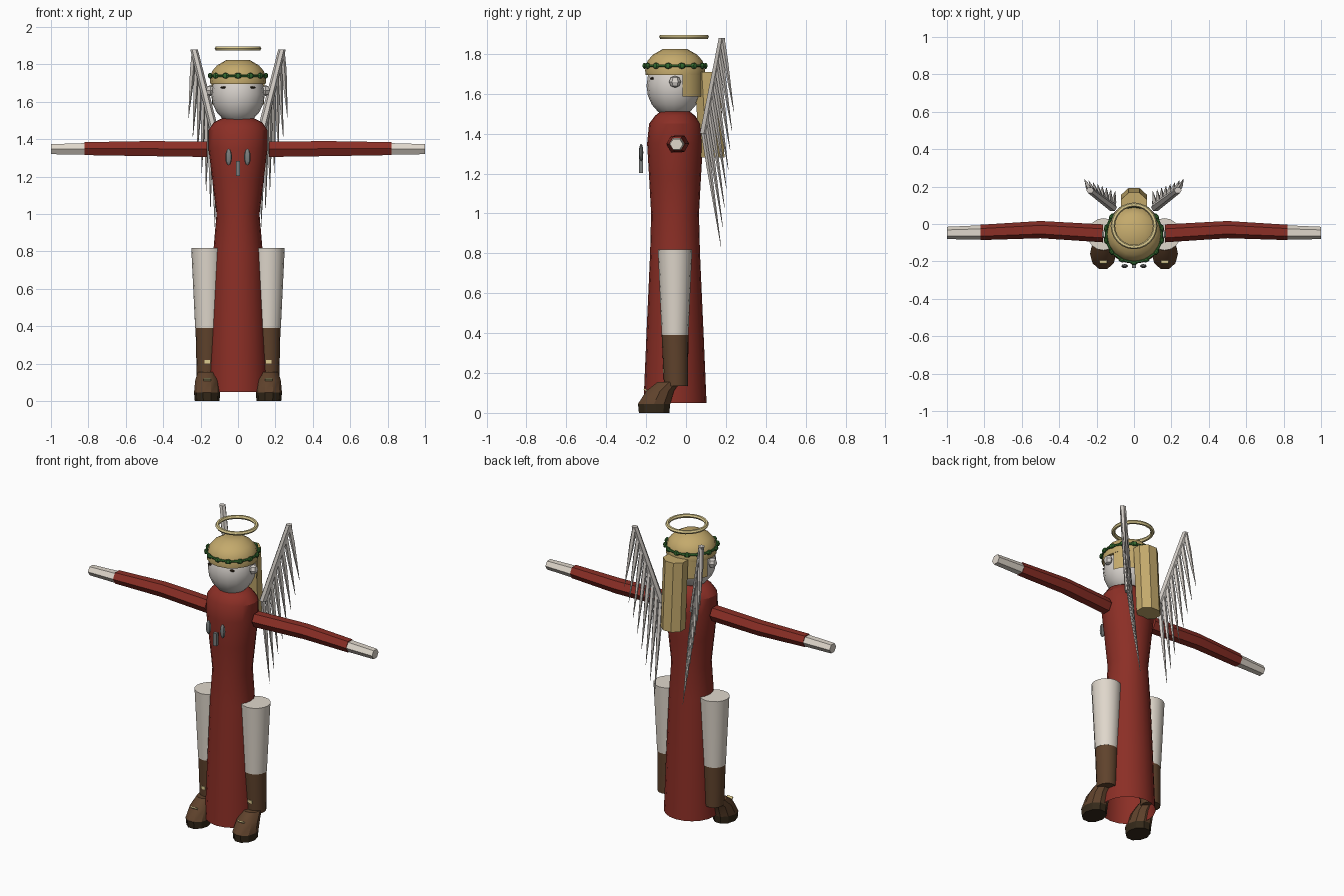
import bpy, bmesh, math
from math import sin, cos, pi
from mathutils import Vector, Matrix

cube = bpy.data.objects.get("Cube")
if cube:
    bpy.data.objects.remove(cube)

made = []


def material(name, rgb):
    m = bpy.data.materials.new(name)
    m.use_nodes = True
    m.diffuse_color = (*rgb, 1)
    m.node_tree.nodes["Principled BSDF"].inputs["Base Color"].default_value = (*rgb, 1)
    return m


RED = material("red cloth", (0.26, 0.028, 0.019))
CREAM = material("cream cloth", (0.74, 0.68, 0.6))
SKIN = material("pale skin", (0.68, 0.64, 0.6))
FEATHER = material("feather white", (0.64, 0.6, 0.56))
HAIR = material("blond hair", (0.55, 0.4, 0.15))
GOLD = material("pale gold", (0.72, 0.6, 0.28))
BROWN = material("brown leather", (0.115, 0.055, 0.025))
SOLE = material("dark sole", (0.035, 0.022, 0.01))
GREEN = material("leaf green", (0.035, 0.15, 0.03))
GRAY = material("gray metal", (0.2, 0.21, 0.21))


def finish(name, bm, mat):
    bmesh.ops.recalc_face_normals(bm, faces=bm.faces)
    mesh = bpy.data.meshes.new(name)
    bm.to_mesh(mesh)
    bm.free()
    mesh.materials.append(mat)
    ob = bpy.data.objects.new(name, mesh)
    bpy.context.collection.objects.link(ob)
    made.append(ob)
    return ob


def loft(name, rings, mat, sides=16, along_x=False, caps=(True, True), turn=0):
    """Skin rings given as (centre, radius_a, radius_b)."""
    bm = bmesh.new()
    loops = []
    for c, ra, rb in rings:
        loop = []
        for i in range(sides):
            a = 2 * pi * (i + turn) / sides
            p, q = ra * cos(a), rb * sin(a)
            loop.append(bm.verts.new(Vector(c) + Vector((0, p, q) if along_x else (p, q, 0))))
        loops.append(loop)
    for lo, hi in zip(loops, loops[1:]):
        for i in range(sides):
            j = (i + 1) % sides
            bm.faces.new((lo[i], lo[j], hi[j], hi[i]))
    for use, loop in zip(caps, (loops[0], loops[-1])):
        if use:
            bm.faces.new(loop)
    return finish(name, bm, mat)


def ball(name, centre, size, mat, u=16, v=10, spin=0):
    bm = bmesh.new()
    m = Matrix.Translation(centre) @ Matrix.Rotation(spin, 4, "Z") @ Matrix.Diagonal((*size, 1))
    bmesh.ops.create_uvsphere(bm, u_segments=u, v_segments=v, radius=1, matrix=m)
    return finish(name, bm, mat)


def box(name, centre, size, mat, tilt=0):
    bm = bmesh.new()
    m = Matrix.Translation(centre) @ Matrix.Rotation(tilt, 4, "X") @ Matrix.Diagonal((*size, 1))
    bmesh.ops.create_cube(bm, size=1, matrix=m)
    return finish(name, bm, mat)


def ring(name, centre, radius, thick, mat, sides=24):
    bm = bmesh.new()
    grid = []
    for i in range(sides):
        a = 2 * pi * i / sides
        row = []
        for k in range(6):
            b = 2 * pi * k / 6
            r = radius + thick * cos(b)
            row.append(bm.verts.new((centre[0] + r * cos(a), centre[1] + r * sin(a),
                                     centre[2] + thick * sin(b))))
        grid.append(row)
    for i in range(sides):
        n = grid[(i + 1) % sides]
        for k in range(6):
            l = (k + 1) % 6
            bm.faces.new((grid[i][k], n[k], n[l], grid[i][l]))
    return finish(name, bm, mat)


# Long robe, open at the hem
robe = [(0.05, .16, .158), (0.4, .148, .143), (0.8, .132, .125), (1.0, .115, .12),
        (1.18, .137, .13), (1.35, .158, .14), (1.45, .157, .13), (1.49, .13, .1), (1.51, .09, .075)]
loft("robe", [((0, -.055, z), a, b) for z, a, b in robe], RED, 20, caps=(False, True))

# Head and hair
ball("head", (0, -.06, 1.64), (.142, .138, .16), SKIN)
cap = [(1.695, .148), (1.72, .15), (1.765, .138), (1.795, .112), (1.825, .06)]
loft("hair_cap", [((0, -.055, z), r, r) for z, r in cap], HAIR, 16)
loft("back_hair", [((0, .13, 1.28), .075, .068), ((0, .105, 1.71), .075, .068)], HAIR, 8, turn=.5)
nape = loft("nape_hair", [((0, -.055, 1.585), .145, .145), ((0, -.055, 1.7), .146, .146)],
            HAIR, 24, caps=(False, False))
bm = bmesh.new()
bm.from_mesh(nape.data)
front = [f for f in bm.faces if f.calc_center_median().y < -.03]
bmesh.ops.delete(bm, geom=front, context="FACES")
bm.to_mesh(nape.data)
bm.free()

# Halo and leafy crown
ring("halo", (0, -.01, 1.885), .113, .012, GOLD)
ring("crown_band", (0, -.055, 1.74), .149, .007, GREEN)
for i in range(14):
    a = 2 * pi * (i + .5) / 14
    ball("crown_leaf", (.153 * cos(a), -.055 + .153 * sin(a), 1.74), (.012, .021, .016),
         GREEN, 6, 4, a)

# Floating chest ornaments
for x in (-.05, .05):
    ball("chest_oval", (x, -.225, 1.305), (.018, .011, .045), GRAY, 8, 6)
box("chest_bar", (0, -.225, 1.243), (.024, .02, .08), GRAY)

# Paired parts
for s, side in ((1, "left"), (-1, "right")):
    # Sleeve and hand
    sleeve = [(.165, -.05, 1.347, .048, .048), (.5, -.03, 1.35, .046, .046),
              (.82, -.045, 1.35, .041, .04)]
    loft(side + "_sleeve", [((s * x, y, z), a, b) for x, y, z, a, b in sleeve], RED, 6, True)
    loft(side + "_hand", [((s * .82, -.045, 1.349), .038, .035), ((s, -.048, 1.347), .033, .031)],
         CREAM, 6, True)

    # Ear and eye
    ball(side + "_ear", (s * .148, -.055, 1.66), (.026, .03, .03), SKIN, 6, 4)
    ball(side + "_eye", (s * .078, -.17, 1.677), (.016, .01, .006), SOLE, 8, 4)

    # Leg and boot
    loft(side + "_leg", [((s * .16, -.055, .39), .069, .067), ((s * .163, -.055, .82), .087, .086)],
         CREAM, 16)
    loft(side + "_boot_shaft", [((s * .165, -.05, .135), .056, .06),
                                ((s * .16, -.055, .39), .067, .067)], BROWN, 16)
    loft(side + "_sole", [((s * .165, -.16, 0), .066, .08), ((s * .165, -.16, .045), .07, .085)],
         SOLE, 10)
    loft(side + "_foot", [((s * .165, -.16, .045), .07, .085), ((s * .165, -.13, .11), .064, .073),
                          ((s * .165, -.085, .155), .05, .06)], BROWN, 10)
    box(side + "_shaft_buckle", (s * .165, -.112, .21), (.03, .009, .018), GOLD)
    box(side + "_foot_buckle", (s * .165, -.203, .115), (.04, .02, .008), GOLD, -.7)

    # Wing: a leaning arm with a row of tapering feathers
    root, tip = Vector((s * .115, .09, 1.4)), Vector((s * .235, .18, 1.88))
    loft(side + "_wing_arm", [(root, .024, .024), (tip, .02, .018)], FEATHER, 6)
    low, high = Vector((s * .1, .175, .835)), Vector((s * .265, .24, 1.51))
    count = 8
    for i in range(count):
        t = i / (count - 1)
        start, end = root.lerp(tip, t), low.lerp(high, t)
        mid = start.lerp(end, .3)
        loft(side + "_feather", [(start, .014, .014), (mid, .016, .013), (end, .001, .001)],
             FEATHER, 5)

# Smooth the round forms, keep hard edges
bpy.ops.object.select_all(action="DESELECT")
for ob in made:
    ob.select_set(True)
bpy.context.view_layer.objects.active = made[0]
bpy.ops.object.shade_smooth_by_angle(angle=math.radians(32))
